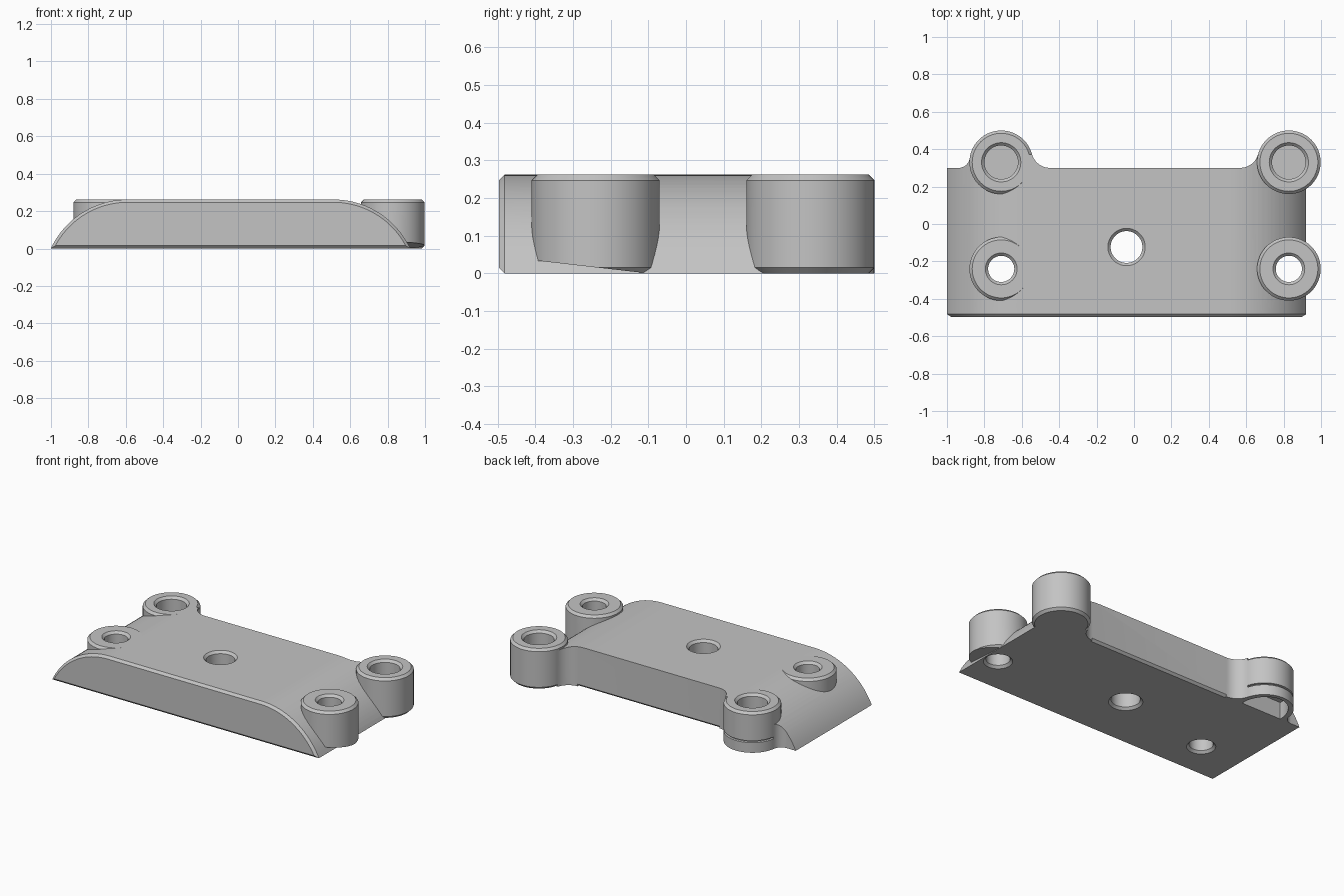
import bpy
import bmesh
from math import sin, cos, pi, sqrt, asin, atan2

if "Cube" in bpy.data.objects:
    bpy.data.objects.remove(bpy.data.objects["Cube"])

TOP, CH = 0.262, 0.015
BOSS_R = 0.17
LEFT_X, RIGHT_X, FRONT_Y, BACK_Y = -0.71, 0.828, -0.24, 0.33
WALL_Y = 0.3

grey = bpy.data.materials.new("plain grey")
grey.use_nodes = True
grey.diffuse_color = (0.55, 0.55, 0.55, 1)
grey.node_tree.nodes["Principled BSDF"].inputs["Base Color"].default_value = (0.55, 0.55, 0.55, 1)


def add_object(name, bm):
    bmesh.ops.recalc_face_normals(bm, faces=bm.faces)
    mesh = bpy.data.meshes.new(name)
    bm.to_mesh(mesh)
    bm.free()
    mesh.materials.append(grey)
    obj = bpy.data.objects.new(name, mesh)
    bpy.context.collection.objects.link(obj)
    return obj


def loft(name, loops):
    """Closed solid through matching point loops."""
    bm = bmesh.new()
    rings = [[bm.verts.new(p) for p in loop] for loop in loops]
    n = len(rings[0])
    for a, b in zip(rings, rings[1:]):
        for i in range(n):
            j = (i + 1) % n
            bm.faces.new((a[i], a[j], b[j], b[i]))
    bm.faces.new(rings[0])
    bm.faces.new(rings[-1])
    return add_object(name, bm)


def turned(name, x, y, profile, sides=64):
    """Solid of revolution from (radius, height) pairs."""
    return loft(name, [[(x + r * cos(2 * pi * i / sides), y + r * sin(2 * pi * i / sides), z)
                        for i in range(sides)] for r, z in profile])


def combine(target, tool, operation):
    mod = target.modifiers.new("join", "BOOLEAN")
    mod.operation, mod.object, mod.solver = operation, tool, "EXACT"
    bpy.context.view_layer.update()
    graph = bpy.context.evaluated_depsgraph_get()
    mesh = bpy.data.meshes.new_from_object(target.evaluated_get(graph))
    target.modifiers.clear()
    target.data = mesh
    bpy.data.objects.remove(tool)


# Arched cross-section, shrunk by d for the chamfered front
def arch(y, d, steps=20):
    radius, mid, half = 0.453, -0.04, 0.55
    r, cz = radius - d, TOP - radius
    start = asin((d - cz) / r)
    pts = []
    for i in range(steps + 1):
        a = start + (pi / 2 - start) * i / steps
        pts.append((half + r * cos(a), cz + r * sin(a)))
    pts += [(-x, z) for x, z in reversed(pts)]
    return [(mid + x, y, z) for x, z in pts]


plate = loft("mounting_plate", [arch(-0.497, CH), arch(-0.497 + CH, 0), arch(0.6, 0)])


# Plan outline with concave fillets leading into the rear bosses
def fillet(cx, side, r, steps=10):
    dx = sqrt((BOSS_R + r) ** 2 - (WALL_Y + r - BACK_Y) ** 2)
    fx, fy = cx + side * dx, WALL_Y + r
    a0 = -pi / 2
    a1 = atan2(BACK_Y - fy, -dx)
    return [(fx + side * r * cos(a0 + (a1 - a0) * i / steps),
             fy + r * sin(a0 + (a1 - a0) * i / steps)) for i in range(steps + 1)]


outline = [(-1.2, -0.7), (1.2, -0.7), (1.2, WALL_Y), (RIGHT_X, WALL_Y), (RIGHT_X, BACK_Y)]
outline += reversed(fillet(RIGHT_X, -1, 0.1))
outline += fillet(LEFT_X, 1, 0.1)
outline += [(LEFT_X, BACK_Y)]
outline += reversed(fillet(LEFT_X, -1, 0.06))
outline += [(-1.2, WALL_Y)]
plan = loft("plan_helper", [[(x, y, z) for x, y in outline] for z in (-0.1, 0.5)])
combine(plate, plan, "INTERSECT")

# Chamfer under the straight rear wall
wedge = loft("chamfer_helper", [[(x, WALL_Y - CH, -0.001), (x, WALL_Y + 0.001, CH),
                                 (x, WALL_Y + 0.001, -0.001)] for x in (-0.45, 0.57)])
combine(plate, wedge, "DIFFERENCE")

# Bosses
FOOT = [(BOSS_R - CH, 0), (BOSS_R, CH)]
HEAD = [(BOSS_R, TOP - CH), (BOSS_R - CH, TOP)]
GROOVE = [(BOSS_R, 0.066), (BOSS_R - 0.012, 0.068), (BOSS_R - 0.012, 0.076), (BOSS_R, 0.078)]

# Front right boss has a slanted underside
front_right = turned("front_right_boss", RIGHT_X, FRONT_Y, FOOT + HEAD)
slant = loft("slant_helper", [[(x, -0.45, -0.01), (x, -0.11, -0.01), (x, -0.11, 0.001),
                               (x, -0.45, 0.04)] for x in (0.9, 1.1)])
combine(front_right, slant, "DIFFERENCE")

bosses = [
    front_right,
    turned("back_right_boss", RIGHT_X, BACK_Y, FOOT + HEAD),
    turned("front_left_boss", LEFT_X, FRONT_Y, [(BOSS_R, 0.05)] + HEAD),
    turned("back_left_boss", LEFT_X, BACK_Y, [(BOSS_R, 0)] + GROOVE + HEAD),
]
for boss in bosses:
    combine(plate, boss, "UNION")

# Hollow under the overhanging part of the back left boss
arc = [pi * i / 24 for i in range(25)]
hollow = loft("hollow_helper", [[(LEFT_X + 0.145 * cos(a), WALL_Y + 0.001 + 0.175 * sin(a), z)
                                 for a in arc] for z in (-0.1, 0.11)])
combine(plate, hollow, "DIFFERENCE")


# Holes with a small countersink; floor=None goes right through
def hole(x, y, r, floor=None):
    low = [(r, floor)] if floor else [(r + CH, -0.01), (r + CH, 0), (r, CH)]
    tool = turned("hole_helper", x, y, low + [(r, TOP - CH), (r + CH, TOP), (r + CH, TOP + 0.01)], 48)
    combine(plate, tool, "DIFFERENCE")


hole(-0.04, -0.123, 0.085)
for bx in (LEFT_X, RIGHT_X):
    hole(bx, FRONT_Y, 0.07)
    hole(bx, BACK_Y, 0.09, 0.13)

# Smooth curved surfaces, keep edges sharp
bpy.ops.object.select_all(action="DESELECT")
plate.select_set(True)
bpy.context.view_layer.objects.active = plate
bpy.ops.object.shade_smooth_by_angle(angle=0.5)
